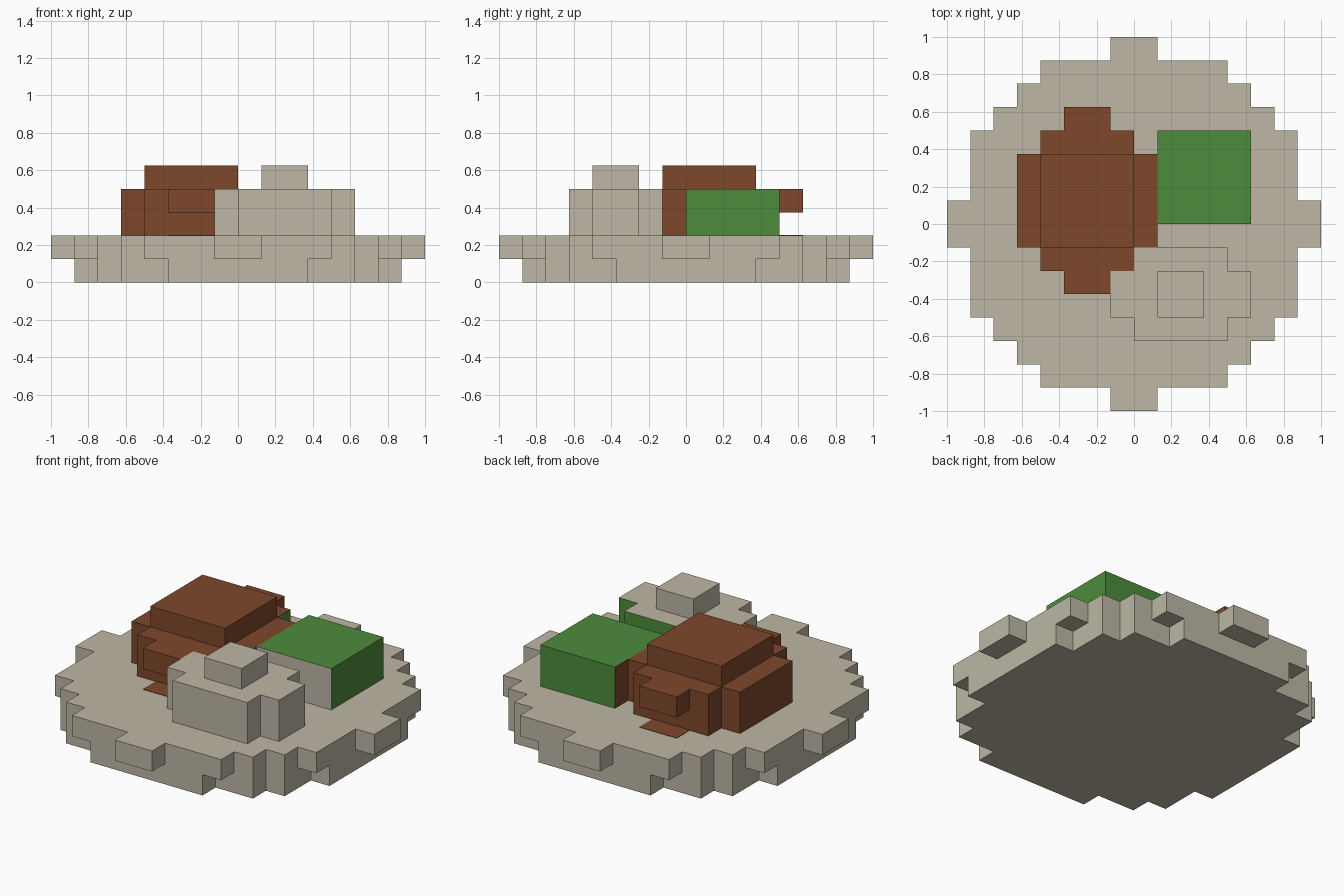
import bpy, bmesh

if "Cube" in bpy.data.objects:
    bpy.data.objects.remove(bpy.data.objects["Cube"], do_unlink=True)

U = 0.125  # block unit


def material(name, rgb):
    m = bpy.data.materials.new(name)
    m.use_nodes = True
    m.diffuse_color = (*rgb, 1)
    bsdf = next(n for n in m.node_tree.nodes if n.type == "BSDF_PRINCIPLED")
    bsdf.inputs["Base Color"].default_value = (*rgb, 1)
    bsdf.inputs["Roughness"].default_value = 0.9
    return m


stone = material("pale_stone", (0.51, 0.475, 0.375))
brown = material("red_brown", (0.21, 0.065, 0.024))
green = material("leaf_green", (0.075, 0.26, 0.045))


def stepped(name, centre, steps, z0, z1, mat, accent=None, rule=None):
    """Extrude a stepped round outline; steps are (half width, half depth),
    from narrow and deep to wide and shallow. The rule picks accent faces."""
    quarter = []
    for i, (a, b) in enumerate(steps):
        quarter.append((a, b))
        if i + 1 < len(steps):
            quarter.append((a, steps[i + 1][1]))
    # Mirror the quarter outline into all four corners
    outline = quarter + [(x, -y) for x, y in reversed(quarter)]
    outline += [(-x, -y) for x, y in quarter]
    outline += [(-x, y) for x, y in reversed(quarter)]
    bm = bmesh.new()
    ring = [bm.verts.new(((centre[0] + x) * U, (centre[1] + y) * U, z0 * U)) for x, y in outline]
    base = bm.faces.new(ring)
    top = bmesh.ops.extrude_face_region(bm, geom=[base], use_keep_orig=True)["geom"]
    verts = [v for v in top if isinstance(v, bmesh.types.BMVert)]
    bmesh.ops.translate(bm, verts=verts, vec=(0, 0, (z1 - z0) * U))
    bmesh.ops.recalc_face_normals(bm, faces=bm.faces)
    if rule:
        for f in bm.faces:
            f.material_index = int(rule(f.normal, f.calc_center_median() / U))
    mesh = bpy.data.meshes.new(name)
    bm.to_mesh(mesh)
    bm.free()
    mesh.materials.append(mat)
    if accent:
        mesh.materials.append(accent)
    obj = bpy.data.objects.new(name, mesh)
    bpy.context.collection.objects.link(obj)
    return obj


# Round base plate in two layers
stepped("plate_foot", (0, 0), [(3, 7), (5, 6), (6, 5), (7, 3)], 0, 1, stone)
stepped("plate_rim", (0, 0), [(1, 8), (4, 7), (5, 6), (6, 5), (7, 4), (8, 1)], 1, 2, stone)

# Brown mound with one green wall facing the green block
stepped("mound_body", (-2, 1), [(2, 3), (3, 2)], 2, 4, brown, green,
        lambda n, c: n.x > 0.5 and c.y > 3)
stepped("mound_top", (-2, 1), [(2, 2)], 4, 5, brown)

# Overhanging ledges, pale below, with brown patches on the plate
for side, y in (("front", -2.5), ("back", 4.5)):
    stepped(side + "_ledge", (-2, y), [(1, 0.5)], 3, 4, brown, stone,
            lambda n, c: n.z < -0.5)
    stepped(side + "_patch", (-2, y), [(1, 0.5)], 1.99, 2.02, brown)

# Pale tower with green back walls
stepped("tower_body", (2, -3), [(2, 2), (3, 1)], 2, 4, stone, green,
        lambda n, c: n.y > 0.5)
stepped("tower_cap", (2, -3), [(1, 1)], 4, 5, stone)

# Green block with a pale front and a brown inner side
block = stepped("green_block", (3, 2), [(2, 2)], 2, 4, green, stone,
                lambda n, c: n.y < -0.5)
block.data.materials.append(brown)
for p in block.data.polygons:
    if p.normal.x < -0.5:
        p.material_index = 2
